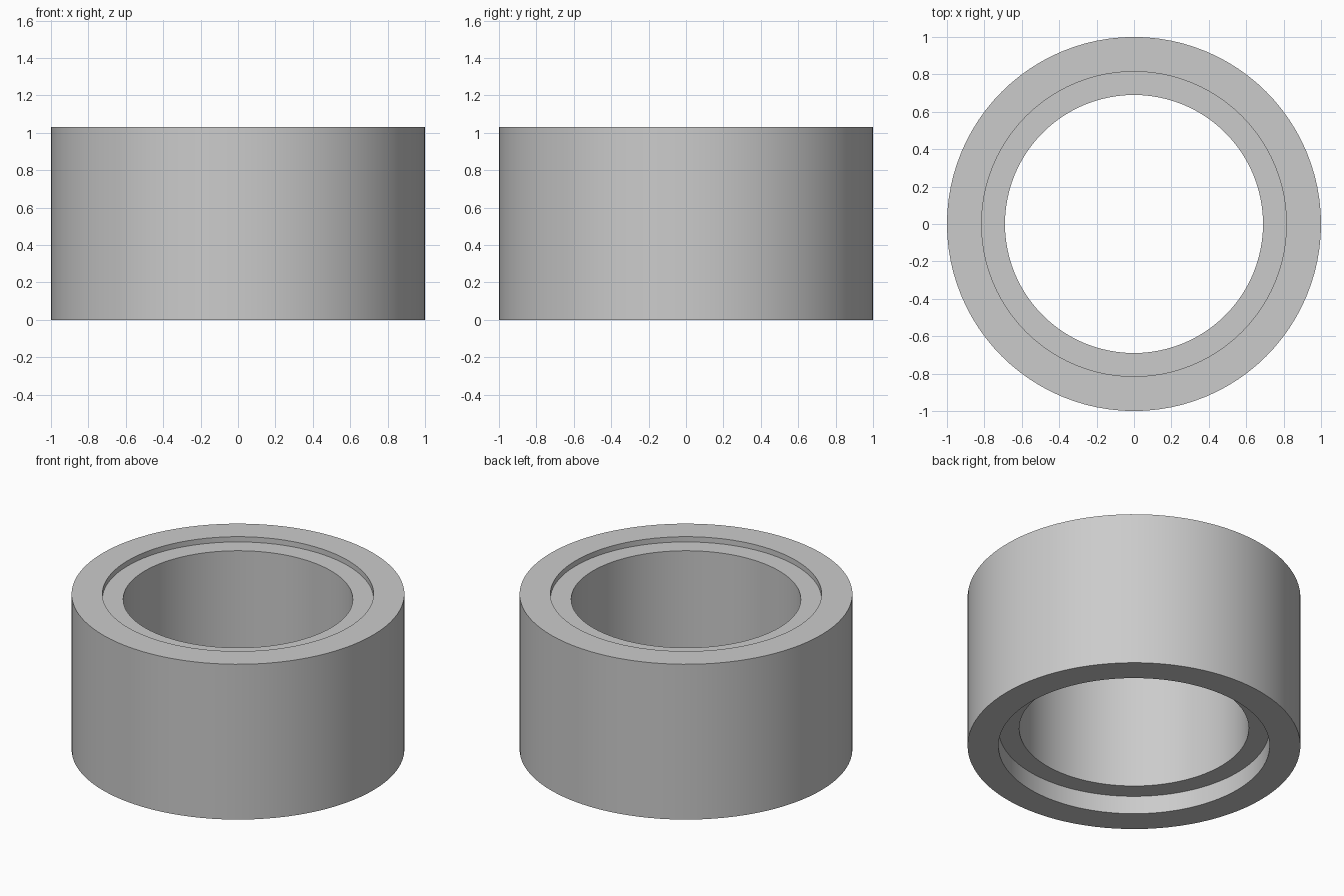
import bpy, bmesh, math

if "Cube" in bpy.data.objects:
    bpy.data.objects.remove(bpy.data.objects["Cube"])

SEGMENTS = 96

# Cross-section of the ring (radius, height): bore with a shallow top and deeper bottom recess
PROFILE = [(1.0, 0.0), (1.0, 1.03), (0.815, 1.03), (0.815, 0.995),
           (0.69, 0.995), (0.69, 0.12), (0.815, 0.12), (0.815, 0.0)]

grey = bpy.data.materials.new("plain grey")
grey.diffuse_color = (0.6, 0.6, 0.6, 1.0)
grey.use_nodes = True
grey.node_tree.nodes["Principled BSDF"].inputs["Base Color"].default_value = grey.diffuse_color

# Lathe the closed profile around z
bm = bmesh.new()
rings = []
for i in range(SEGMENTS):
    a = 2 * math.pi * i / SEGMENTS
    rings.append([bm.verts.new((r * math.cos(a), r * math.sin(a), z)) for r, z in PROFILE])
for i in range(SEGMENTS):
    here, there = rings[i], rings[(i + 1) % SEGMENTS]
    for j in range(len(PROFILE)):
        k = (j + 1) % len(PROFILE)
        bm.faces.new((here[j], there[j], there[k], here[k]))
bmesh.ops.recalc_face_normals(bm, faces=bm.faces)

mesh = bpy.data.meshes.new("bushing_ring")
bm.to_mesh(mesh)
bm.free()
mesh.materials.append(grey)
ring = bpy.data.objects.new("bushing_ring", mesh)
bpy.context.collection.objects.link(ring)

# Smooth walls, sharp rims
bpy.context.view_layer.objects.active = ring
ring.select_set(True)
bpy.ops.object.shade_smooth_by_angle(angle=math.radians(30))
